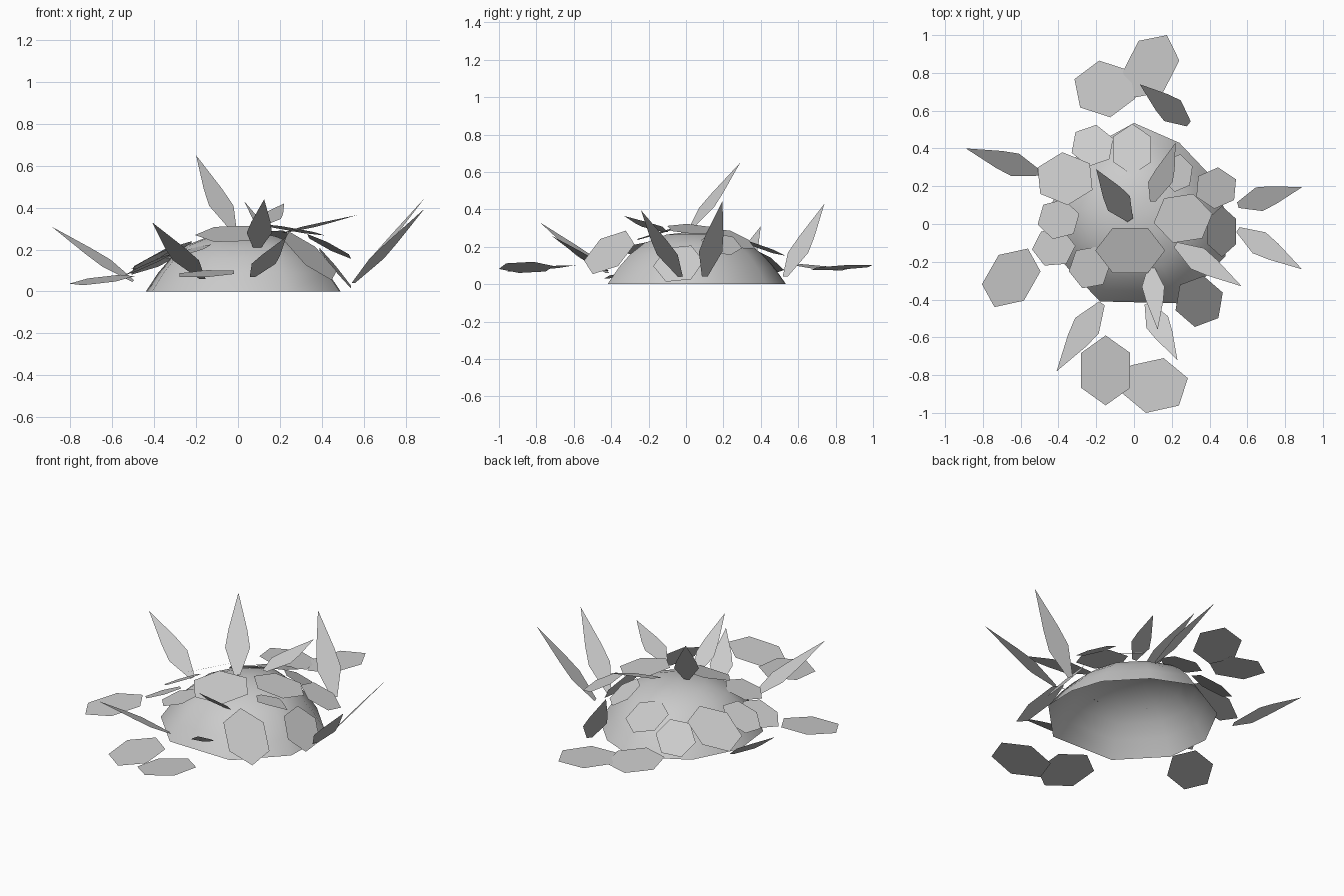
import bpy
import math
from mathutils import Vector

start_cube = bpy.data.objects.get("Cube")
if start_cube:
    bpy.data.objects.remove(start_cube, do_unlink=True)

# One plain grey for everything
grey = bpy.data.materials.new("plain_grey")
grey.use_nodes = True
colour = (.6, .6, .6, 1)
grey.diffuse_color = colour
grey.node_tree.nodes["Principled BSDF"].inputs["Base Color"].default_value = colour


def add_mesh(name, points, faces, smooth=False):
    """Make a mesh object with the shared material."""
    mesh = bpy.data.meshes.new(name)
    mesh.from_pydata([tuple(p) for p in points], [], faces)
    mesh.materials.append(grey)
    for polygon in mesh.polygons:
        polygon.use_smooth = smooth
    mesh.update()
    obj = bpy.data.objects.new(name, mesh)
    bpy.context.collection.objects.link(obj)
    return obj


def add_round_leaf(name, centre, half_size, slope, turn, skew=0):
    """Six-sided flat leaf fitted to a plan size, tilted by its slope in x and y."""
    corners = []
    for i in range(6):
        angle = math.radians(turn + 60 * i)
        corners.append((math.cos(angle) + skew * math.sin(angle), math.sin(angle)))
    widest = [max(abs(c[axis]) for c in corners) for axis in (0, 1)]
    points = []
    for cx, cy in corners:
        dx = cx / widest[0] * half_size[0]
        dy = cy / widest[1] * half_size[1]
        dz = slope[0] * dx + slope[1] * dy
        points.append(Vector(centre) + Vector((dx, dy, dz)))
    add_mesh(name, points, [list(range(6))])


def add_blade(name, base, tip, width, side=None):
    """Pointed leaf, widest about a third of the way up."""
    base, tip = Vector(base), Vector(tip)
    axis = tip - base
    across = Vector(side or (axis.y, -axis.x, 0)).normalized()
    outline = [(0, -.12), (.33, -.5), (.55, -.38), (1, 0), (.55, .38), (.33, .5), (0, .12)]
    points = [base + axis * along + across * width * out for along, out in outline]
    add_mesh(name, points, [list(range(len(points)))])


# Open dome on a slightly uneven polygon
base_ring = [(0, .535), (.24, .43), (.43, .23), (.49, .04), (.485, -.17), (.24, -.42),
             (-.18, -.41), (-.41, -.17), (-.44, .1), (-.3, .37)]
profile = [(1, 0), (.87, .09), (.74, .16), (.58, .22), (.33, .265)]
centre = Vector((.02, .05, 0))
sides, rings = len(base_ring), len(profile)
points, faces = [], []
for scale, height in profile:
    for x, y in base_ring:
        spot = centre.lerp(Vector((x, y, 0)), scale)
        spot.z = height
        points.append(spot)
points.append(centre + Vector((0, 0, .285)))
for ring in range(rings):
    for i in range(sides):
        # The ring runs clockwise, so the order is flipped to face outward
        a, b = ring * sides + i, ring * sides + (i + 1) % sides
        if ring < rings - 1:
            faces.append((b, a, a + sides, b + sides))
        else:
            faces.append((b, a, len(points) - 1))
add_mesh("dome", points, faces, smooth=True)

# Fallen leaves lying around the dome: centre, half size, slope, turn, skew
ground_leaves = [
    ((-.155, .715, .09), (.16, .15), (-.06, -.1), 40),
    ((.09, .835, .09), (.15, .165), (.08, .04), 10, .25),
    ((-.65, -.285, .055), (.155, .155), (.09, .11), 12, .3),
    ((-.15, -.775, .085), (.13, .185), (.05, .09), 30),
    ((.11, -.855, .09), (.175, .145), (.17, 0), 15),
]
for leaf in ground_leaves:
    add_round_leaf("ground_leaf", *leaf)

# Leaves clinging to the dome
dome_leaves = [
    ((-.22, .415, .13), (.11, .11), (.3, -.55), 20),
    ((-.01, .395, .2), (.1, .135), (.1, -.35), 30),
    ((-.365, .24, .16), (.145, .14), (.45, -.25), 35),
    ((-.4, .025, .16), (.11, .105), (.5, -.12), 15),
    ((-.425, -.125, .13), (.115, .095), (.45, -.08), 5),
    ((-.235, -.23, .19), (.11, .11), (.3, .1), 10),
    ((-.02, -.14, .275), (.185, .12), (.03, .3), 0),
    ((.26, .03, .295), (.155, .13), (-.17, -.06), 10),
    ((.435, .19, .215), (.105, .11), (-.5, -.15), 25),
    ((.23, .27, .24), (.08, .1), (-.4, -.45), 20),
    ((.465, -.04, .11), (.075, .135), (-1.2, .1), 30),
    ((.345, -.41, .17), (.125, .135), (-.75, .45), 20),
]
for leaf in dome_leaves:
    add_round_leaf("dome_leaf", *leaf)

# Pointed blades leaning outward: base, tip, width, optional width direction
sideways = (1, 0, 0)
blades = [
    ((-.02, .02, .29), (-.2, .29, .65), .14),
    ((-.5, .27, .05), (-.89, .4, .31), .13, (.3, .9, .25)),
    ((.55, .1, .04), (.89, .195, .445), .13),
    ((.55, -.03, .04), (.89, -.24, .395), .13),
    ((.29, .53, .04), (.03, .74, .43), .14),
    ((-.17, -.42, .06), (-.41, -.78, .33), .15),
    ((.07, -.42, .07), (.23, -.72, .26), .13),
    ((.22, -.11, .28), (.57, -.33, .365), .13),
    ((.09, -.22, .2), (.125, -.56, .44), .12, sideways),
    ((.1, .12, .31), (.22, .43, .42), .13, sideways),
]
for blade in blades:
    add_blade("pointed_blade", *blade)
